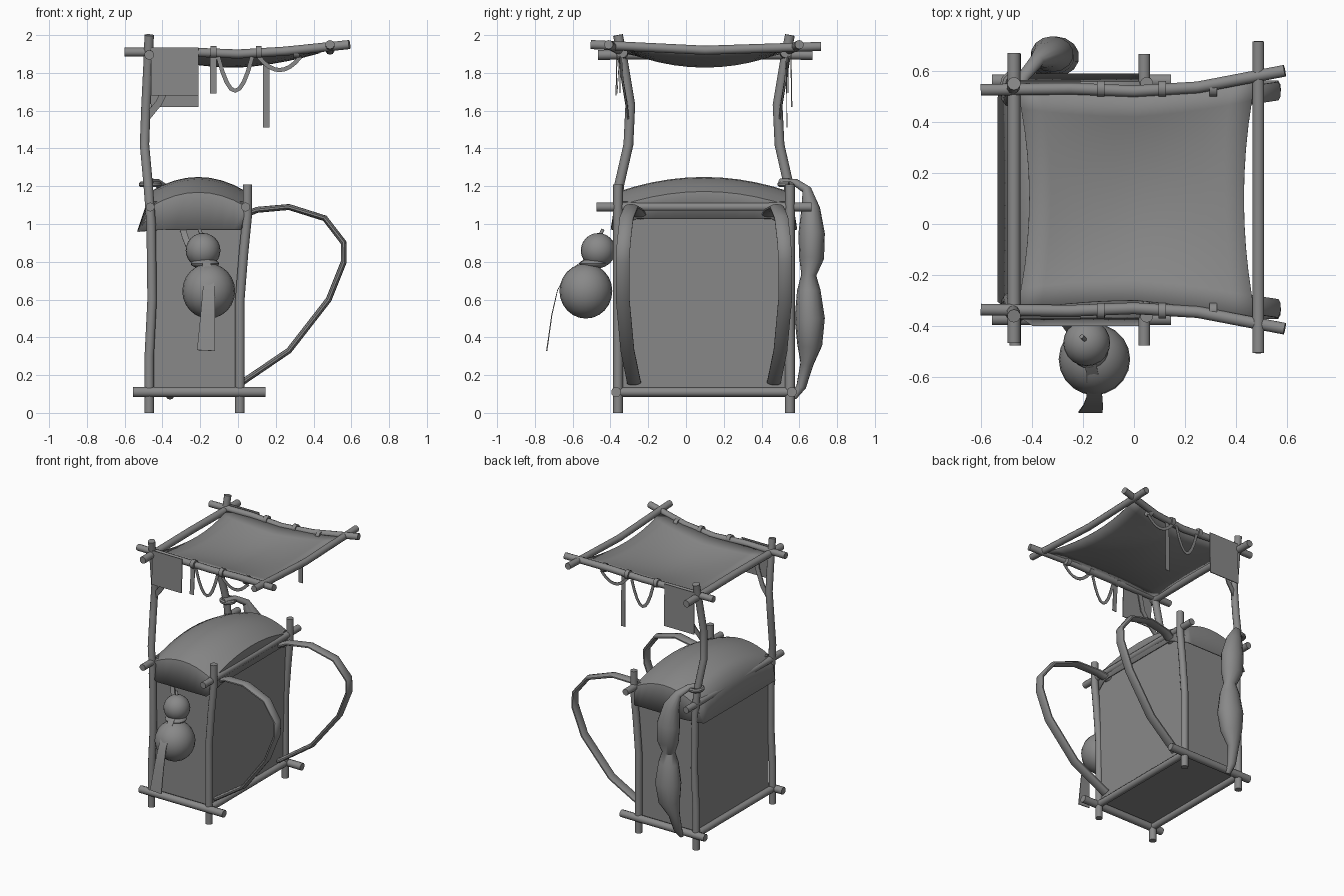
import bpy, bmesh, math
from mathutils import Vector

cube = bpy.data.objects.get("Cube")
if cube:
    bpy.data.objects.remove(cube, do_unlink=True)

gray = bpy.data.materials.new("plain_gray")
gray.use_nodes = True
gray.diffuse_color = (0.25, 0.25, 0.25, 1)
gray.node_tree.nodes["Principled BSDF"].inputs["Base Color"].default_value = gray.diffuse_color

X, Y, Z = Vector((1, 0, 0)), Vector((0, 1, 0)), Vector((0, 0, 1))


def finish(name, bm, angle=40, thick=0):
    """Turn a bmesh into a shaded object."""
    bmesh.ops.recalc_face_normals(bm, faces=bm.faces[:])
    mesh = bpy.data.meshes.new(name)
    bm.to_mesh(mesh)
    bm.free()
    mesh.materials.append(gray)
    ob = bpy.data.objects.new(name, mesh)
    bpy.context.collection.objects.link(ob)
    if thick:
        mod = ob.modifiers.new("thickness", "SOLIDIFY")
        mod.thickness = thick
        mod.offset = 0
    bpy.ops.object.select_all(action="DESELECT")
    ob.select_set(True)
    bpy.context.view_layer.objects.active = ob
    bpy.ops.object.shade_smooth_by_angle(angle=math.radians(angle))
    return ob


def sweep(name, pts, w, h=None, axis=X, sides=10, sizes=None):
    """Sweep an oval (or, with four sides, a rectangle) along a path."""
    h = h or w
    pts = [Vector(p) for p in pts]
    bm = bmesh.new()
    rings = []
    for i, p in enumerate(pts):
        t = (pts[min(i + 1, len(pts) - 1)] - pts[max(i - 1, 0)]).normalized()
        side = (axis - t * axis.dot(t)).normalized()
        up = t.cross(side)
        k = (sizes[i] if sizes else 1) * (math.sqrt(2) if sides == 4 else 1)
        ring = []
        for j in range(sides):
            a = math.tau * (j + 0.5) / sides
            ring.append(bm.verts.new(p + side * (math.cos(a) * w * k) + up * (math.sin(a) * h * k)))
        rings.append(ring)
    for a, b in zip(rings, rings[1:]):
        for j in range(sides):
            n = (j + 1) % sides
            bm.faces.new((a[j], a[n], b[n], b[j]))
    bm.faces.new(rings[0])
    bm.faces.new(rings[-1])
    return finish(name, bm)


def ball(name, centre, radius, squash=1):
    bm = bmesh.new()
    bmesh.ops.create_uvsphere(bm, u_segments=20, v_segments=12, radius=radius)
    bmesh.ops.scale(bm, vec=(1, 1, squash), verts=bm.verts[:])
    bmesh.ops.translate(bm, vec=centre, verts=bm.verts[:])
    return finish(name, bm)


def grid(nx, ny, func):
    """Grid of quads placed by a function of two values from -1 to 1."""
    bm = bmesh.new()
    v = [[bm.verts.new(func(2 * i / nx - 1, 2 * j / ny - 1)) for j in range(ny + 1)] for i in range(nx + 1)]
    for i in range(nx):
        for j in range(ny):
            bm.faces.new((v[i][j], v[i + 1][j], v[i + 1][j + 1], v[i][j + 1]))
    return bm


# Bent wooden posts and rails, mirrored about the middle depth
MID = 0.095
TALL = [(-.47, .455, 0), (-.47, .455, .3), (-.455, .455, .6), (-.46, .455, 1), (-.475, .45, 1.2),
        (-.495, .4, 1.42), (-.487, .39, 1.63), (-.475, .43, 1.87), (-.47, .455, 2)]
SHORT = [(.01, .455, 0), (.01, .455, .35), (.01, .455, .6), (.03, .455, .85), (.05, .455, 1.05), (.05, .455, 1.21)]
ROOF = [(-.6, .43, 1.91), (-.25, .435, 1.91), (0, .425, 1.9), (.25, .44, 1.915), (.59, .505, 1.95)]
STRAP = [(.0, .33, 1.03), (.1, .36, 1.075), (.27, .385, 1.09), (.46, .41, 1.03), (.56, .425, .9),
         (.56, .43, .8), (.48, .43, .6), (.27, .405, .33), (.02, .37, .16)]
for s, label in ((-1, "front"), (1, "back")):
    def side(path):
        return [(x, MID + s * d, z) for x, d, z in path]
    sweep(label + "_tall_post", side(TALL), .026)
    sweep(label + "_short_post", side(SHORT), .026)
    sweep(label + "_roof_rail", side(ROOF), .024, axis=Y)
    sweep(label + "_base_rail", side([(-.555, .465, .11), (.145, .465, .11)]), .027, axis=Y)
    # Shoulder strap
    sweep(label + "_shoulder_strap", side(STRAP), .038, .016, axis=Y)
    # Curved strip tying the post to the roof
    sweep(label + "_roof_tie", side([(-.485, .4, 1.56), (-.42, .41, 1.64), (-.36, .43, 1.76), (-.34, .44, 1.9)]),
          .004, .018, axis=Y, sides=4)
    # Hanging cloth square
    low = 1.68 if s < 0 else 1.62
    sweep(label + "_cloth_square", side([(-.335, .465, low), (-.335, .46, 1.935)]), .125, .003, sides=4)
    # Ribbon loops along the roof rail
    for n, (x, half, drop) in enumerate(((-.015, .09, .18), (.22, .11, .07))):
        loop = [(x + half * k / 4, .445, 1.885 - drop * (1 - (k / 4) ** 2)) for k in range(-4, 5)]
        sweep(f"{label}_ribbon_loop_{n + 1}", side(loop), .002, .011, axis=Y, sides=4)
    for n, x in enumerate((-.13, .11, .31)):
        sweep(f"{label}_rail_wrap_{n + 1}", side([(x - .015, .435, 1.91), (x + .015, .435, 1.91)]), .032, axis=Y)
sweep("front_short_ribbon", [(-.13, -.365, 1.69), (-.13, -.35, 1.91)], .017, .002, sides=4)
sweep("back_long_ribbon", [(.15, .535, 1.51), (.15, .53, 1.91)], .017, .002, sides=4)

# Cross rails
for x, label in ((-.465, "rear"), (.04, "strap_side")):
    sweep(label + "_middle_rail", [(x, -.475, 1.09), (x, .665, 1.09)], .024)
for x, label in ((-.47, "rear"), (.01, "strap_side")):
    sweep(label + "_base_cross_rail", [(x, -.36, .11), (x, .56, .11)], .025)
sweep("rear_roof_cross_rail", [(-.47, -.465, 1.895), (-.47, .1, 1.9), (-.47, .67, 1.895)], .026)
sweep("outer_roof_cross_rail", [(.487, -.505, 1.95), (.487, .1, 1.92), (.487, .715, 1.94)], .024)


# Sagging roof cloth
def roof_point(s, t):
    out = max(s, 0)
    return (.01 + s * (.47 - .05 * (1 - t * t)),
            .1 + t * (.44 + .04 * out - .04 * (1 - s * s)),
            1.905 + .03 * out - .075 * (1 - t * t) * (1 - .6 * s * s))


finish("roof_cloth", grid(10, 10, roof_point), thick=.004)

# Tapered pack body
bm = bmesh.new()
bmesh.ops.create_cube(bm, size=1)
for v in bm.verts:
    top = v.co.z > 0
    v.co = ((.03 if top else .005) if v.co.x > 0 else -.45,
            MID + math.copysign(.435, v.co.y), 1.12 if top else .12)
finish("pack_body", bm, 20)


# Domed lid with flared flaps
def lid_point(u, v):
    return (-.21 + .25 * u, .095 + .46 * v, 1.245 - .075 * u * u - .08 * v * v)


bm = grid(8, 10, lid_point)
rim = [e for e in bm.edges if e.is_boundary]
flap = bmesh.ops.extrude_edge_only(bm, edges=rim)["geom"]
for v in [g for g in flap if isinstance(g, bmesh.types.BMVert)]:
    x, y = v.co.x, v.co.y
    if x < -.455:
        v.co = (-.53, .12 + (y - .095) * .92, .96)
    elif abs(y - MID) > .455:
        v.co = (min(x, .015), MID + math.copysign(.49, y - MID), .97)
    else:
        v.co = (.05, MID + (y - MID) * .95, 1.03)
finish("pack_lid", bm, 50, .008)

# Hanging gourd with collar, stem, cord and ribbon
ball("gourd_base", (-.155, -.53, .645), .14, 1.04)
ball("gourd_top", (-.185, -.465, .86), .092)
ball("gourd_collar", (-.175, -.49, .79), .075, .35)
sweep("gourd_stem", [(-.185, -.46, .93), (-.205, -.44, .97)], .009)
sweep("gourd_cord", [(-.3, -.36, 1), (-.28, -.375, .93), (-.24, -.43, .83), (-.2, -.47, .79)], .016, .004, sides=4)
sweep("gourd_ribbon", [(-.17, -.54, .81), (-.16, -.62, .75), (-.155, -.68, .65), (-.16, -.71, .52), (-.17, -.737, .33)],
      .045, .003, sides=4, sizes=[.45, .6, .7, .85, 1.05])

# Tied bundle on the back, pinched in the middle
BUNDLE = [(-.47, .5, 1.22, .02), (-.43, .58, 1.22, .02), (-.38, .64, 1.18, .025), (-.34, .66, 1.08, .05),
          (-.32, .665, .95, .07), (-.315, .665, .82, .066), (-.31, .65, .73, .04), (-.31, .65, .65, .062),
          (-.31, .655, .5, .08), (-.32, .655, .36, .066), (-.35, .64, .26, .035), (-.36, .61, .14, .026),
          (-.36, .57, .08, .015)]
sweep("tied_bundle", [p[:3] for p in BUNDLE], 1.2, 1, sides=14, sizes=[p[3] for p in BUNDLE])
# Cord around the rear post
ring = [(-.465 + .045 * math.cos(a * math.tau / 12), .545 + .045 * math.sin(a * math.tau / 12), 1.21) for a in range(13)]
sweep("bundle_cord", ring, .016, axis=Z, sides=8)
